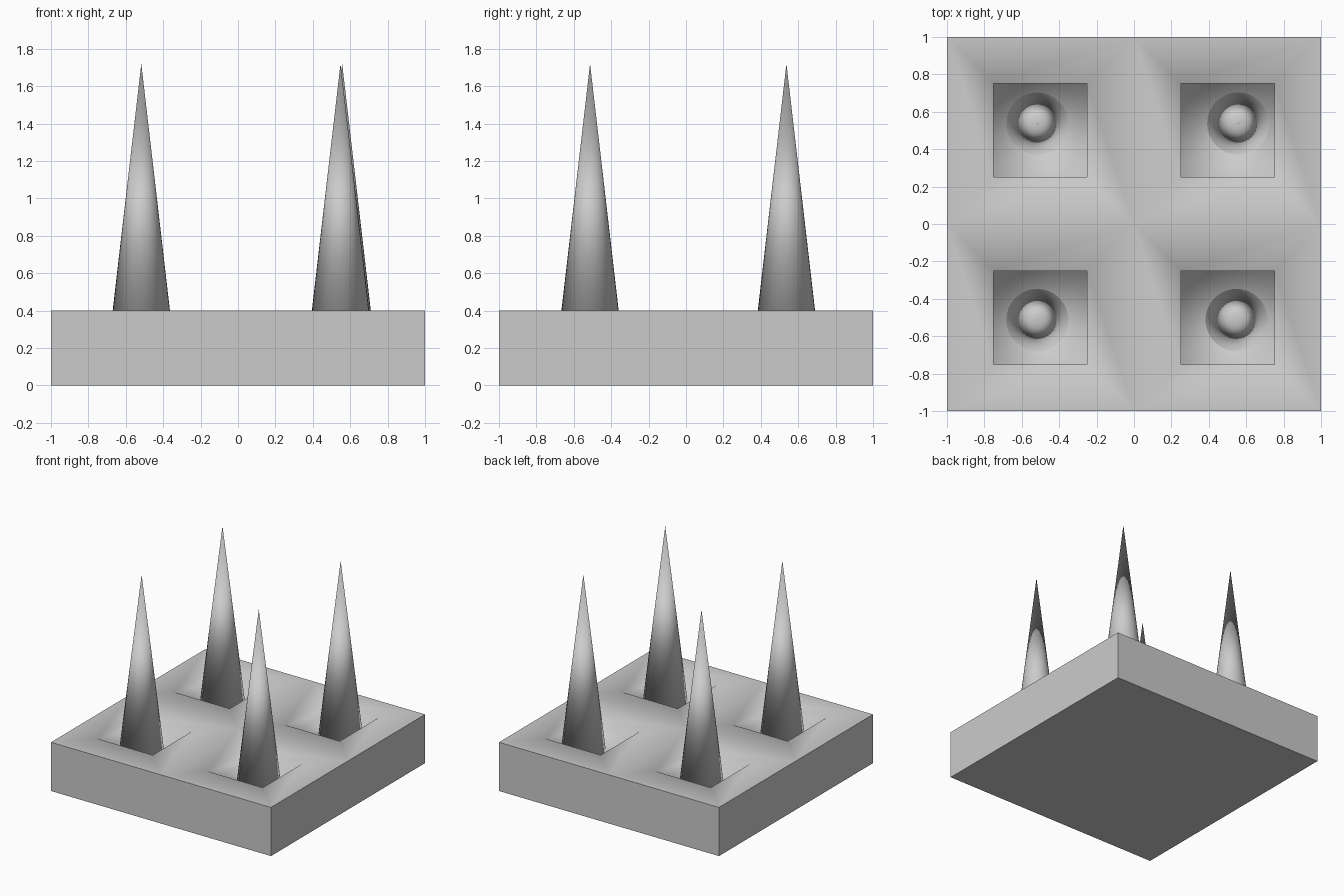
import bpy, bmesh

if "Cube" in bpy.data.objects:
    bpy.data.objects.remove(bpy.data.objects["Cube"])

TOP = 0.40      # upper surface of the slab
FLOOR = 0.285   # bottom of the square pits
TIP = 1.72      # spike tip height


def finish(bm, name):
    bmesh.ops.recalc_face_normals(bm, faces=bm.faces[:])
    for f in bm.faces:
        f.smooth = True
    mesh = bpy.data.meshes.new(name)
    bm.to_mesh(mesh)
    bm.free()
    obj = bpy.data.objects.new(name, mesh)
    bpy.context.collection.objects.link(obj)
    return obj


def on_outside(v):
    return max(abs(v.co.x), abs(v.co.y)) > 0.999


# Slab: four quadrants, each with an inset square pit
bm = bmesh.new()
bmesh.ops.create_grid(bm, x_segments=2, y_segments=2, size=1)
bmesh.ops.translate(bm, verts=bm.verts[:], vec=(0, 0, TOP))
quads = bm.faces[:]
bmesh.ops.inset_individual(bm, faces=quads, thickness=0.25, use_even_offset=True)
pits = [f for f in bm.faces if not any(on_outside(v) or v.co.xy.length < 0.01 for v in f.verts)]
pits = bmesh.ops.extrude_discrete_faces(bm, faces=pits)["faces"]
bmesh.ops.translate(bm, verts=[v for f in pits for v in f.verts], vec=(0, 0, FLOOR - TOP))

# Slab sides and underside
rim = [e for e in bm.edges if e.is_boundary and all(on_outside(v) for v in e.verts)]
low = bmesh.ops.extrude_edge_only(bm, edges=rim)["geom"]
for v in low:
    if isinstance(v, bmesh.types.BMVert):
        v.co.z = 0
bmesh.ops.holes_fill(bm, edges=[e for e in low if isinstance(e, bmesh.types.BMEdge)], sides=0)
bmesh.ops.recalc_face_normals(bm, faces=bm.faces[:])
for e in bm.edges:
    if all(on_outside(v) for v in e.verts) and e.calc_face_angle(0) > 1:
        e.smooth = False
finish(bm, "slab")

# Spikes standing in the pits
spots = {"front_left": (-0.517, -0.513), "front_right": (0.548, -0.513),
         "back_left": (-0.517, 0.537), "back_right": (0.557, 0.537)}
base_z = FLOOR - 0.005
for place, (x, y) in spots.items():
    bm = bmesh.new()
    bmesh.ops.create_cone(bm, cap_ends=True, segments=32, radius1=0.167, radius2=0,
                          depth=TIP - base_z)
    bmesh.ops.remove_doubles(bm, verts=bm.verts[:], dist=0.0001)
    spike = finish(bm, "spike_" + place)
    spike.location = (x, y, (TIP + base_z) / 2)
